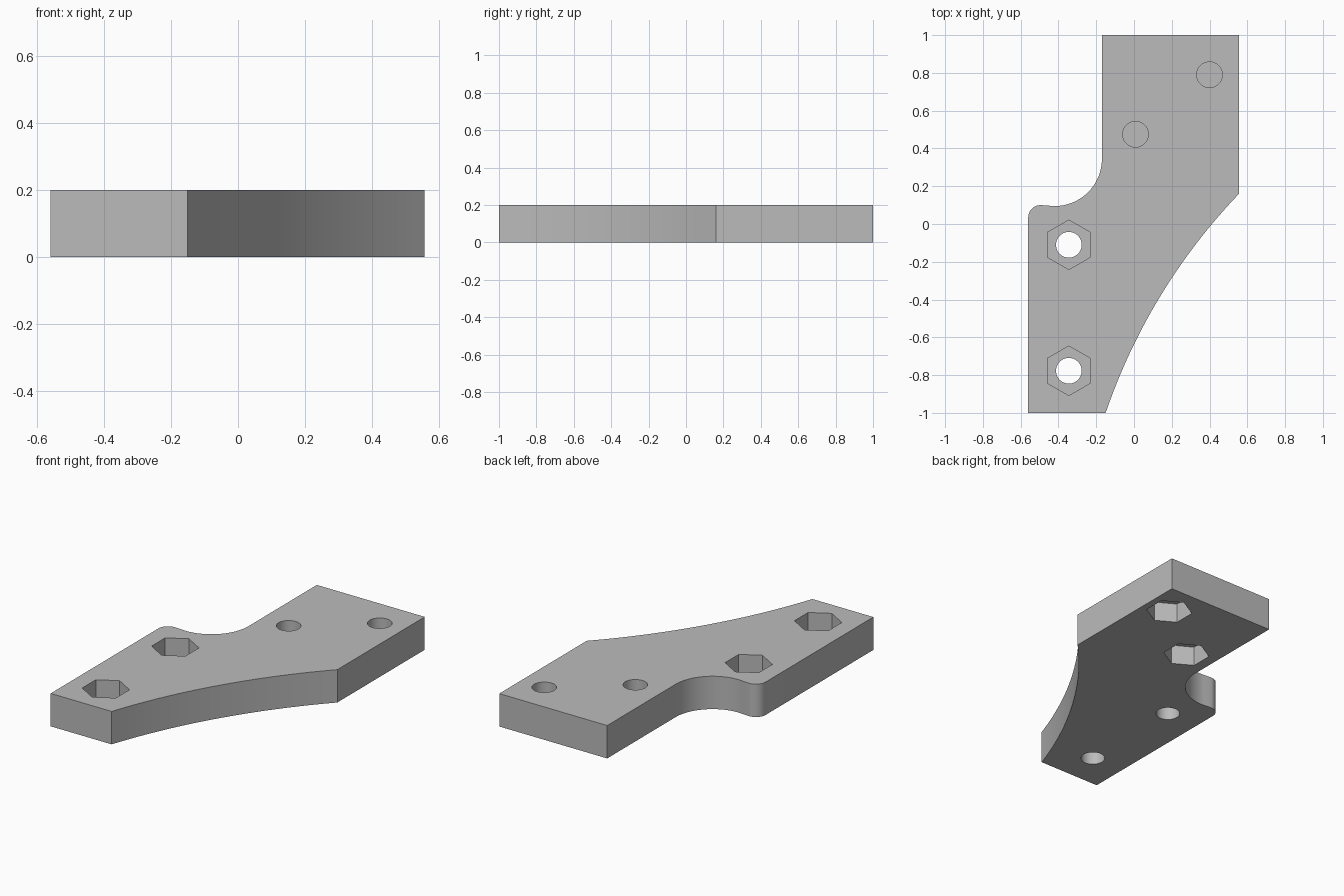
import bpy, bmesh
from math import radians, sin, cos, pi, asin, atan2, hypot

cube = bpy.data.objects.get("Cube")
if cube:
    bpy.data.objects.remove(cube, do_unlink=True)

THICK = 0.2
NUT_DEPTH = 0.12
BRIDGE = 0.01          # thin skin left between bottom nut pocket and its bore
BORE_R = 0.068
NUT_R = 0.131

grey = bpy.data.materials.new("plain_grey")
grey.use_nodes = True
colour = (0.5, 0.5, 0.5, 1)
grey.diffuse_color = colour
grey.node_tree.nodes["Principled BSDF"].inputs["Base Color"].default_value = colour


def arc(cx, cy, r, start, end, steps):
    """Points along a circular arc, angles in degrees."""
    angles = [radians(start + (end - start) * i / steps) for i in range(steps + 1)]
    return [(cx + r * cos(a), cy + r * sin(a)) for a in angles]


def bowed_edge(a, b, r, steps):
    """Arc from a to b that bulges to the left of its direction."""
    dx, dy = b[0] - a[0], b[1] - a[1]
    half = asin(hypot(dx, dy) / (2 * r))
    heading = atan2(dy, dx)
    cx = a[0] - r * cos(heading + pi / 2 + half)
    cy = a[1] - r * sin(heading + pi / 2 + half)
    mid = heading + pi / 2
    return [(cx + r * cos(mid + half * (1 - 2 * i / steps)),
             cy + r * sin(mid + half * (1 - 2 * i / steps))) for i in range(steps + 1)]


def prism(name, outline, z0, z1):
    """Extrude a counter-clockwise outline from z0 to z1."""
    bm = bmesh.new()
    base = bm.faces.new([bm.verts.new((x, y, z0)) for x, y in outline])
    top = bmesh.ops.extrude_face_region(bm, geom=[base])["geom"]
    verts = [g for g in top if isinstance(g, bmesh.types.BMVert)]
    bmesh.ops.translate(bm, verts=verts, vec=(0, 0, z1 - z0))
    bmesh.ops.recalc_face_normals(bm, faces=bm.faces[:])
    mesh = bpy.data.meshes.new(name)
    bm.to_mesh(mesh)
    bm.free()
    mesh.materials.append(grey)
    obj = bpy.data.objects.new(name, mesh)
    bpy.context.collection.objects.link(obj)
    return obj


def cut(target, x, y, r, sides, z0, z1):
    """Subtract a round or hexagonal prism and discard the cutter."""
    ring = arc(x, y, r, 90, 450, sides)[:-1]
    cutter = prism("hole_cutter", ring, z0, z1)
    cutter.hide_render = True
    mod = target.modifiers.new("hole", 'BOOLEAN')
    mod.operation = 'DIFFERENCE'
    mod.solver = 'EXACT'
    mod.object = cutter
    bpy.context.view_layer.objects.active = target
    bpy.ops.object.modifier_apply(modifier=mod.name)
    bpy.data.objects.remove(cutter, do_unlink=True)


# Plate outline: bowed front edge, square back, scooped side, rounded shoulder
outline = [(-0.56, -1)]
outline += bowed_edge((-0.15, -1), (0.556, 0.16), 3.15, 32)
outline += [(0.556, 1), (-0.17, 1)]
outline += arc(-0.42, 0.345, 0.25, 0, -98, 28)
outline += arc(-0.495, 0.035, 0.065, 88, 180, 14)
plate = prism("bracket_plate", outline, 0, THICK)

# Front pair: through bores with nut pockets in the top
for y in (-0.11, -0.777):
    cut(plate, -0.345, y, BORE_R, 48, -0.1, THICK + 0.1)
    cut(plate, -0.345, y, NUT_R, 6, THICK - NUT_DEPTH, THICK + 0.1)

# Back pair: nut pockets in the bottom, bores from the top, thin skin between
for x, y in ((0.008, 0.475), (0.4, 0.79)):
    cut(plate, x, y, NUT_R, 6, -0.1, NUT_DEPTH)
    cut(plate, x, y, BORE_R, 48, NUT_DEPTH + BRIDGE, THICK + 0.1)

bpy.ops.object.select_all(action='DESELECT')
plate.select_set(True)
bpy.context.view_layer.objects.active = plate
bpy.ops.object.shade_smooth_by_angle(angle=radians(30))
